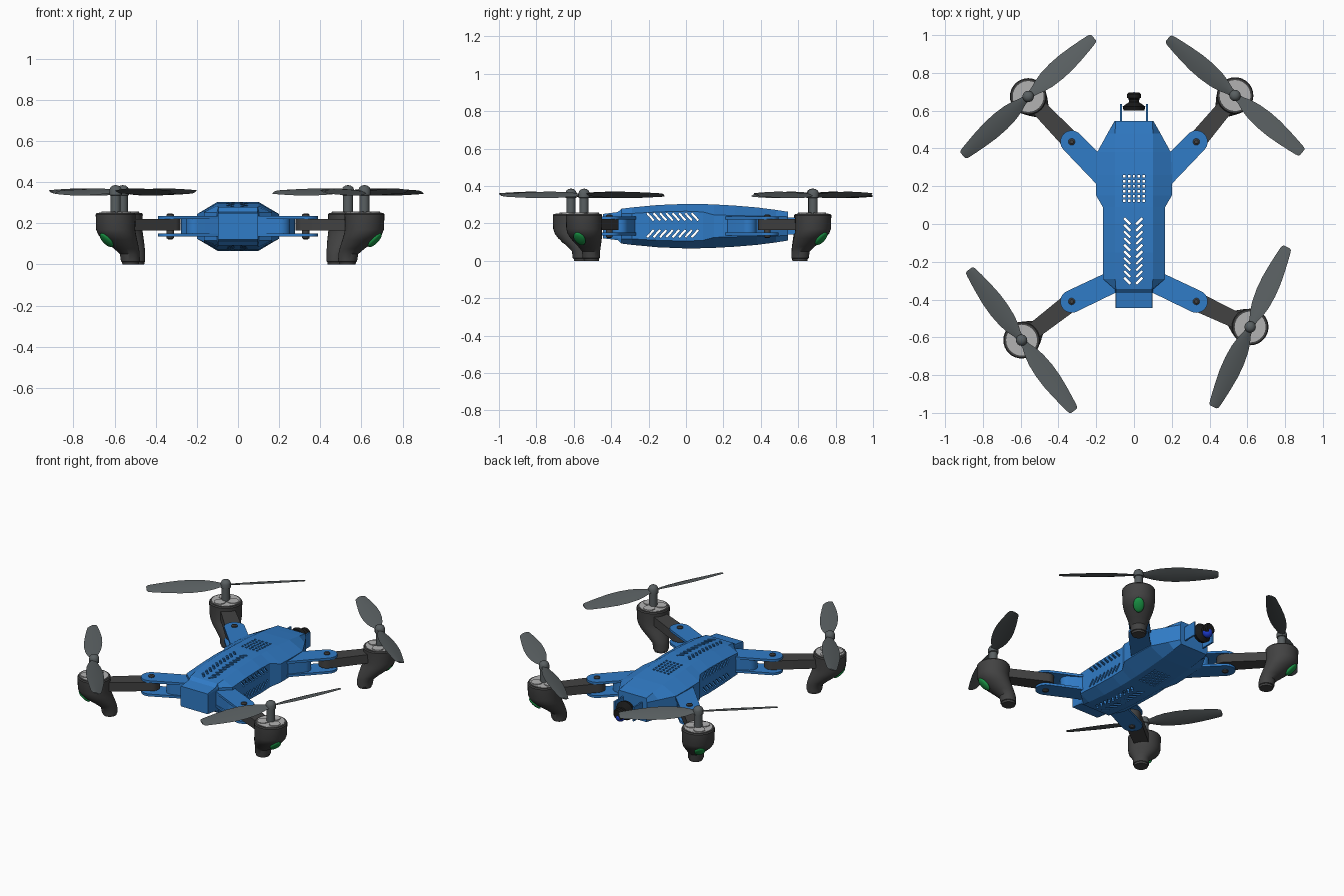
import bpy, bmesh
from math import sin, cos, tan, pi, radians, atan2
from mathutils import Matrix, Vector

if "Cube" in bpy.data.objects:
    bpy.data.objects.remove(bpy.data.objects["Cube"])


def mat(name, rgb):
    m = bpy.data.materials.new(name)
    m.diffuse_color = (*rgb, 1)
    m.use_nodes = True
    m.node_tree.nodes["Principled BSDF"].inputs["Base Color"].default_value = m.diffuse_color
    return m


BLUE = mat("blue", (0.03, 0.2, 0.57))
DARK = mat("charcoal", (0.055, 0.055, 0.055))
SLATE = mat("slate", (0.1, 0.115, 0.12))
BLACK = mat("black", (0.01, 0.01, 0.01))
LENS = mat("lens_blue", (0.01, 0.04, 0.6))
GREEN = mat("green", (0.01, 0.3, 0.06))
LIGHT = mat("light_grey", (0.45, 0.45, 0.45))


def finish(name, bm, m=None, smooth=None):
    bmesh.ops.recalc_face_normals(bm, faces=bm.faces)
    me = bpy.data.meshes.new(name)
    bm.to_mesh(me)
    bm.free()
    if smooth:
        for p in me.polygons:
            p.use_smooth = True
        me.set_sharp_from_angle(angle=radians(smooth))
    ob = bpy.data.objects.new(name, me)
    bpy.context.collection.objects.link(ob)
    if m:
        me.materials.append(m)
    return ob


def loft(bm, rings):
    vs = [[bm.verts.new(p) for p in r] for r in rings]
    n = len(vs[0])
    for a, b in zip(vs, vs[1:]):
        for i in range(n):
            bm.faces.new((a[i], a[(i + 1) % n], b[(i + 1) % n], b[i]))
    bm.faces.new(vs[0])
    bm.faces.new(vs[-1][::-1])


def circle(c, r, n=32):
    return [(c[0] + r * cos(2 * pi * i / n), c[1] + r * sin(2 * pi * i / n)) for i in range(n)]


def hull(bm, pts, z0, z1):
    vs = [bm.verts.new((x, y, z)) for x, y in pts for z in (z0, z1)]
    bmesh.ops.convex_hull(bm, input=vs)
    bmesh.ops.dissolve_limit(bm, angle_limit=0.01, verts=bm.verts, edges=bm.edges)


def box(bm, c, size, rot=None):
    m = Matrix.Translation(c) @ (rot or Matrix()) @ Matrix.Diagonal((*size, 1))
    bmesh.ops.create_cube(bm, size=1, matrix=m)


# Body shell: y, half width of flat top, half width of side, half height, half height of side
ZC = 0.185
SECTIONS = [(-.445, .095, .097, .065, .06), (-.365, .095, .098, .075, .062), (-.345, .096, .102, .093, .068),
            (-.29, .10, .165, .10, .068), (-.15, .10, .165, .113, .076), (0, .10, .165, .119, .08),
            (.09, .10, .165, .118, .076), (.15, .10, .20, .116, .06), (.26, .10, .20, .11, .057),
            (.38, .10, .195, .10, .054), (.48, .10, .14, .087, .052), (.545, .098, .103, .077, .05)]
bm = bmesh.new()
loft(bm, [[(sx * x, y, ZC + sz * h) for x, h, sx, sz in
           ((t, H, 1, 1), (s, hs, 1, 1), (s, hs, 1, -1), (t, H, 1, -1),
            (t, H, -1, -1), (s, hs, -1, -1), (s, hs, -1, 1), (t, H, -1, 1))]
          for y, t, s, H, hs in SECTIONS])
body = finish("body_shell", bm, BLUE)
sol = body.modifiers.new("wall", 'SOLIDIFY')
sol.thickness, sol.offset = 0.012, -1

# Vent cutters: side slots, top chevrons, hole grid
bm = bmesh.new()
for i in range(8):
    y = -.19 + i * .034
    for s in (1, -1):
        box(bm, (0, y, ZC + .005 + s * .045), (1, .052, .011), Matrix.Rotation(-s * radians(48), 4, 'X'))
for i in range(10):
    for s in (1, -1):
        box(bm, (-.004 + s * .032, -.30 + i * .035, ZC), (.046, .012, 1), Matrix.Rotation(s * radians(45), 4, 'Z'))
for i in range(5):
    for j in range(6):
        box(bm, (-.052 + i * .026, .122 + j * .026, ZC), (.013, .013, 1))
cutter = finish("vent_cutter", bm)
cutter.hide_render = True
cut = body.modifiers.new("vents", 'BOOLEAN')
cut.operation, cut.solver, cut.object = 'DIFFERENCE', 'EXACT', cutter
bpy.context.view_layer.update()
body_mesh = bpy.data.meshes.new_from_object(body.evaluated_get(bpy.context.evaluated_depsgraph_get()))
body.modifiers.clear()
body.data = body_mesh
bpy.data.objects.remove(cutter)


def bracket(name, sx, pivot, roots):
    # Solid root block, two plates and a pivot bolt
    mir = lambda pts: [(sx * x, y) for x, y in pts]
    mid = Vector(pivot) * .45 + (Vector(roots[0]) + Vector(roots[1])) * .275
    for part, pts, z0, z1 in (("top_plate", circle(pivot, .06), .221, .236),
                              ("bottom_plate", circle(pivot, .06), .135, .15),
                              ("root_block", circle(mid, .045), .14, .231)):
        bm = bmesh.new()
        hull(bm, mir(roots + pts), z0, z1)
        finish(f"{name}_{part}", bm, BLUE, 30)
    bm = bmesh.new()
    px, py = sx * pivot[0], pivot[1]
    loft(bm, [[(x, y, z) for x, y in circle((px, py), r, 16)]
              for z, r in ((.122, .01), (.128, .018), (.242, .018), (.248, .01))])
    finish(name + "_bolt", bm, DARK, 30)


def rotor(name, pivot, hub, prop_deg):
    piv, h = Vector(pivot), Vector(hub)
    out = (h - piv).normalized()
    side = Vector((-out.y, out.x))
    # Folding arm
    bm = bmesh.new()
    e = h - out * .07
    hull(bm, circle(piv, .05) + [tuple(e + side * .043), tuple(e - side * .043)], .165, .222)
    finish(name + "_arm", bm, DARK, 30)
    # Motor pod tapering into an inset foot: z, inward shift, radius
    bm = bmesh.new()
    prof = [(0, .092, .04), (.012, .092, .042), (.014, .091, .046), (.05, .087, .048), (.075, .068, .06),
            (.12, .026, .084), (.145, .009, .092), (.17, 0, .095), (.243, 0, .097), (.25, 0, .092)]
    loft(bm, [[(x, y, z) for x, y in circle(h - out * o, r)] for z, o, r in prof])
    finish(name + "_pod", bm, DARK, 35)
    # Pale motor cap with three lobes
    bm = bmesh.new()
    a0 = atan2(out.y, out.x)
    for c, r, z in [(h, .082, .252)] + [(h + .045 * Vector((cos(a0 + k * 2 * pi / 3), sin(a0 + k * 2 * pi / 3))),
                                         .034, .257) for k in range(3)]:
        loft(bm, [[(x, y, zz) for x, y in circle(c, r, 24)] for zz in (.24, z)])
    finish(name + "_motor_cap", bm, LIGHT, 30)
    # Green lamp on the sloping outer face
    bm = bmesh.new()
    p = h + out * .056
    bmesh.ops.create_uvsphere(bm, u_segments=20, v_segments=12, radius=1, matrix=Matrix.Translation((p.x, p.y, .118))
                              @ Matrix.Rotation(a0, 4, 'Z') @ Matrix.Rotation(radians(45), 4, 'Y')
                              @ Matrix.Diagonal((.014, .032, .046, 1)))
    finish(name + "_lamp", bm, GREEN, 60)
    # Shaft and rounded hub
    bm = bmesh.new()
    loft(bm, [[(x, y, z) for x, y in circle(h, r, 24)] for z, r in
              ((.24, .024), (.335, .024), (.337, .03), (.362, .03), (.375, .025), (.383, .014), (.385, .004))])
    finish(name + "_shaft", bm, SLATE, 40)
    # Two pitched propeller blades
    bm = bmesh.new()
    pitch, th = tan(radians(18)), .004
    stations = [(0, .016), (.04, .022), (.08, .036), (.13, .047), (.2, .053), (.27, .052),
                (.34, .045), (.4, .037), (.445, .03), (.459, .026), (.466, .018)]
    for k in (0, pi):
        m = Matrix.Translation((h.x, h.y, .352)) @ Matrix.Rotation(radians(prop_deg) + k, 4, 'Z')
        loft(bm, [[m @ Vector((s, w * u, -pitch * w * u + th * v)) for u, v in
                   ((1, 0), (.5, .8), (0, 1), (-.5, .8), (-1, 0), (-.5, -.8), (0, -1), (.5, -.8))]
                  for s, w in stations])
    finish(name + "_propeller", bm, SLATE, 40)


BACK, FRONT = (.33, .435), (.33, -.41)
for sx, side in ((1, "right"), (-1, "left")):
    bracket(f"back_{side}_bracket", sx, BACK, [(.15, .34), (.15, .16)])
    bracket(f"front_{side}_bracket", sx, FRONT, [(.13, -.25), (.09, -.36)])
rotor("back_left", (-.33, .435), (-.56, .675), 42)
rotor("back_right", BACK, (.535, .68), -40.4)
rotor("front_left", (-.33, -.41), (-.595, -.615), -53.5)
rotor("front_right", FRONT, (.615, -.545), 65.3)

# Camera prongs, camera and lens at the +y end
for s, side in ((1, "right"), (-1, "left")):
    bm = bmesh.new()
    box(bm, (s * .068, .585, ZC), (.01, .1, .09))
    finish(f"camera_prong_{side}", bm, BLUE)
bm = bmesh.new()
loft(bm, [[(x, y, z + .185) for x, z in circle((0, 0), r, 24)] for y, r in
          ((.6, .055), (.622, .06), (.645, .027), (.66, .025), (.668, .036), (.688, .036), (.695, .028))])
finish("camera_mount", bm, BLACK, 35)
bm = bmesh.new()
bmesh.ops.create_uvsphere(bm, u_segments=20, v_segments=12, radius=.03, matrix=Matrix.Translation((0, .668, .165)))
finish("camera_lens", bm, LENS, 60)
